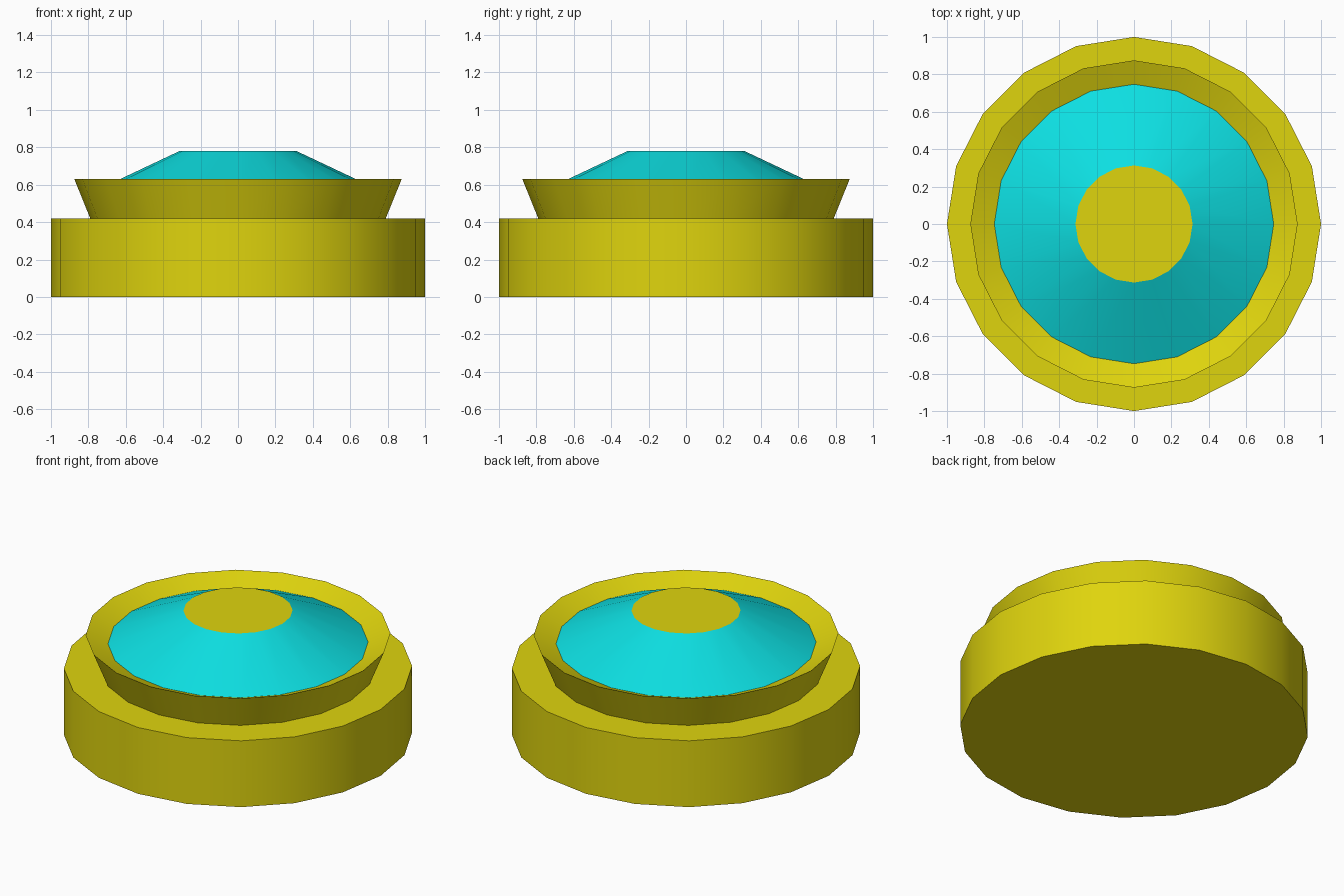
import bpy, bmesh
from math import sin, cos, radians, tau

if "Cube" in bpy.data.objects:
    bpy.data.objects.remove(bpy.data.objects["Cube"])

SIDES = 20

def material(name, rgb):
    m = bpy.data.materials.new(name)
    m.diffuse_color = (*rgb, 1)
    m.use_nodes = True
    m.node_tree.nodes["Principled BSDF"].inputs["Base Color"].default_value = m.diffuse_color
    return m

yellow = material("yellow", (0.74, 0.66, 0.004))
cyan = material("cyan", (0.004, 0.74, 0.76))

def lathe(name, profile, mats, cap_bottom=False, cap_top=False):
    """Turn an (r, z) profile round the z axis; the top cap takes the last material."""
    bm = bmesh.new()
    rings = [[bm.verts.new((r * cos(tau * i / SIDES), r * sin(tau * i / SIDES), z))
              for i in range(SIDES)] for r, z in profile]
    for a, b in zip(rings, rings[1:]):
        for i in range(SIDES):
            j = (i + 1) % SIDES
            bm.faces.new((a[i], a[j], b[j], b[i]))
    if cap_bottom:
        bm.faces.new(rings[0][::-1])
    if cap_top:
        bm.faces.new(rings[-1]).material_index = len(mats) - 1
    mesh = bpy.data.meshes.new(name)
    bm.to_mesh(mesh)
    bm.free()
    for m in mats:
        mesh.materials.append(m)
    ob = bpy.data.objects.new(name, mesh)
    bpy.context.collection.objects.link(ob)
    bpy.ops.object.select_all(action='DESELECT')
    ob.select_set(True)
    bpy.context.view_layer.objects.active = ob
    bpy.ops.object.shade_smooth_by_angle(angle=radians(20))

# Drum base with flared collar and sloping inner rim
lathe("base_and_collar",
      [(1, 0), (1, 0.42), (0.79, 0.42), (0.875, 0.63), (0.747, 0.575)],
      [yellow], cap_bottom=True)

# Shallow cone lens with flat yellow cap
lathe("lens", [(0.747, 0.575), (0.313, 0.78)], [cyan, yellow], cap_top=True)
